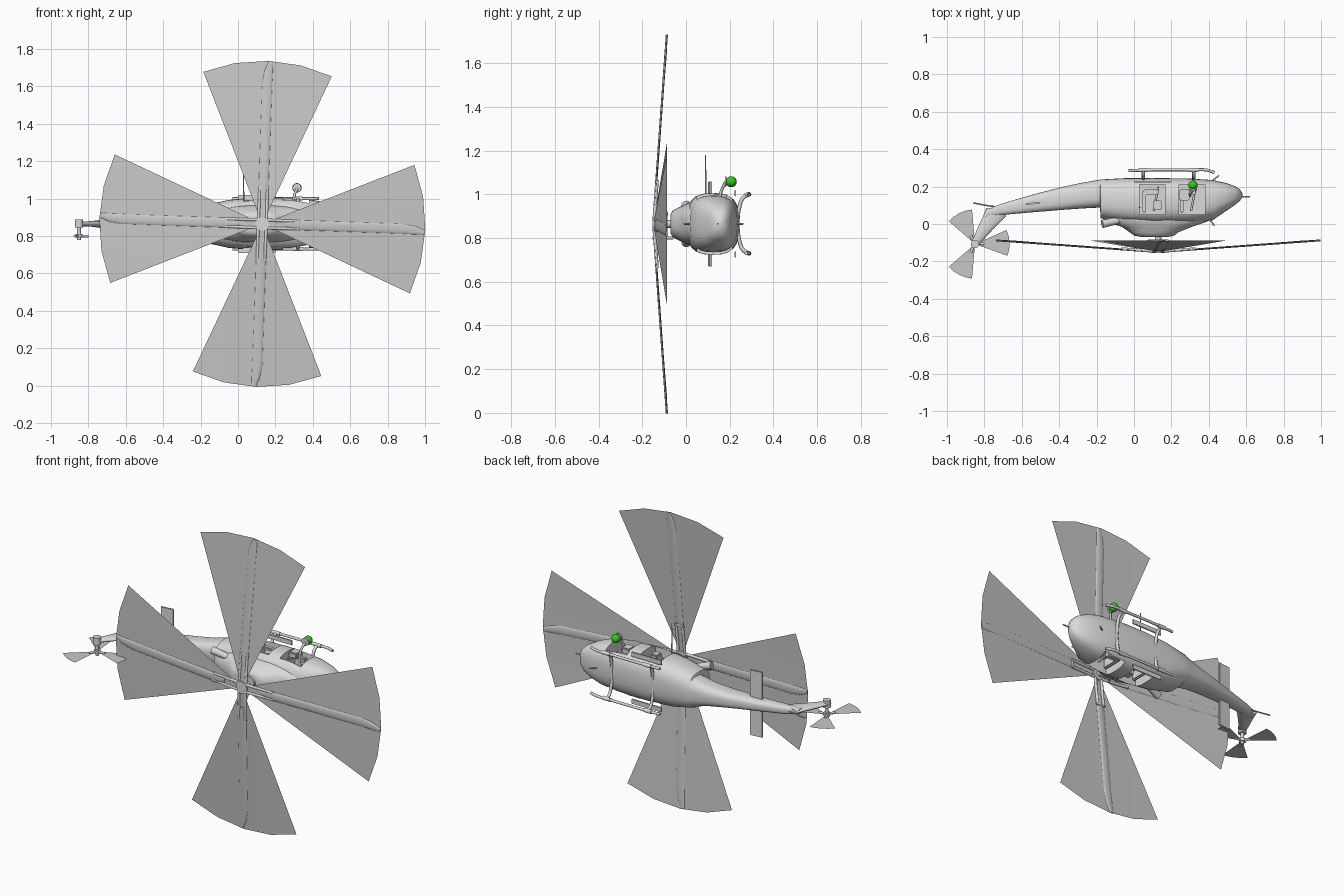
import bpy, bmesh
from math import sin, cos, radians, pi, copysign
from mathutils import Vector, Matrix

cube = bpy.data.objects.get("Cube")
if cube:
    bpy.data.objects.remove(cube)

ZC = 0.865                        # lateral centre line; the craft lies on its side
HUB = Vector((0.13, -0.15, ZC))   # main rotor hub
TAIL = Vector((-0.85, -0.107, 0.80))


def material(name, r, g, b):
    m = bpy.data.materials.new(name)
    m.use_nodes = True
    m.diffuse_color = (r, g, b, 1)
    m.node_tree.nodes["Principled BSDF"].inputs["Base Color"].default_value = (r, g, b, 1)
    return m


GREY = material("light grey", 0.7, 0.7, 0.7)
BLUR = material("rotor grey", 0.58, 0.58, 0.58)
GREEN = material("bright green", 0.03, 0.6, 0.01)


def smooth(ob, angle=35):
    bpy.ops.object.select_all(action='DESELECT')
    ob.select_set(True)
    bpy.context.view_layer.objects.active = ob
    bpy.ops.object.shade_smooth_by_angle(angle=radians(angle))


def finish(name, bm, mat=GREY, round_shading=True):
    bmesh.ops.recalc_face_normals(bm, faces=bm.faces)
    me = bpy.data.meshes.new(name)
    bm.to_mesh(me)
    bm.free()
    me.materials.append(mat)
    ob = bpy.data.objects.new(name, me)
    bpy.context.collection.objects.link(ob)
    if round_shading:
        smooth(ob)
    return ob


def loft(name, rings, mat=GREY):
    bm = bmesh.new()
    rows = [[bm.verts.new(p) for p in ring] for ring in rings]
    n = len(rows[0])
    for a, b in zip(rows, rows[1:]):
        for i in range(n):
            bm.faces.new((a[i], a[(i + 1) % n], b[(i + 1) % n], b[i]))
    bm.faces.new(rows[0])
    bm.faces.new(rows[-1])
    return finish(name, bm, mat)


def superellipse(power, n=32):
    for i in range(n):
        c, s = cos(2 * pi * i / n), sin(2 * pi * i / n)
        yield copysign(abs(c) ** power, c), copysign(abs(s) ** power, s)


def box(name, centre, size, bevel=0.0, turn=None):
    bm = bmesh.new()
    bmesh.ops.create_cube(bm, size=1, matrix=Matrix.Diagonal((*size, 1)))
    if bevel:
        bmesh.ops.bevel(bm, geom=bm.edges[:], offset=bevel, segments=2, affect='EDGES')
    if turn:
        bmesh.ops.transform(bm, matrix=turn, verts=bm.verts)
    bmesh.ops.translate(bm, vec=Vector(centre), verts=bm.verts)
    return finish(name, bm, GREY, bevel > 0)


def rod(name, a, b, r, r2=None, sides=16):
    a, b = Vector(a), Vector(b)
    d = b - a
    m = Matrix.Translation((a + b) / 2) @ d.to_track_quat('Z', 'Y').to_matrix().to_4x4()
    bm = bmesh.new()
    bmesh.ops.create_cone(bm, cap_ends=True, segments=sides, radius1=r,
                          radius2=r if r2 is None else r2, depth=d.length, matrix=m)
    return finish(name, bm)


def tube(name, points, r):
    cu = bpy.data.curves.new(name, 'CURVE')
    cu.dimensions = '3D'
    cu.bevel_depth, cu.bevel_resolution, cu.use_fill_caps = r, 2, True
    sp = cu.splines.new('BEZIER')
    sp.bezier_points.add(len(points) - 1)
    for bp, p in zip(sp.bezier_points, points):
        bp.co = p
        bp.handle_left_type = bp.handle_right_type = 'AUTO'
    cu.materials.append(GREY)
    ob = bpy.data.objects.new(name, cu)
    bpy.context.collection.objects.link(ob)
    bpy.ops.object.select_all(action='DESELECT')
    ob.select_set(True)
    bpy.context.view_layer.objects.active = ob
    bpy.ops.object.convert(target='MESH')
    return bpy.context.object


# Fuselage and tail boom: x, belly y, roof y, half width
stations = [(0.58, .165, .145, .012), (0.565, .187, .122, .05), (0.54, .203, .102, .075),
            (0.49, .22, .068, .102), (0.42, .235, .02, .125), (0.3, .243, .005, .14),
            (0.1, .246, .0, .142), (-0.05, .245, .01, .128), (-0.178, .238, .03, .1),
            (-0.182, .237, .088, .085), (-0.28, .22, .083, .06), (-0.39, .197, .075, .046),
            (-0.55, .155, .062, .034), (-0.71, .108, .048, .025), (-0.79, .075, .035, .014)]
fuselage = loft("fuselage", [[(x, (b + t) / 2 + (b - t) / 2 * s, ZC + w * c)
                              for c, s in superellipse(.72)] for x, b, t, w in stations])

# Door openings cut into both sides
for s in (-1, 1):
    for x, width in ((0.098, .135), (0.31, .14)):
        cutter = box("door_cutter", (x, .13, ZC + s * .14), (width, .16, .2))
        cutter.hide_render = True
        mod = fuselage.modifiers.new("door", 'BOOLEAN')
        mod.operation, mod.object, mod.solver = 'DIFFERENCE', cutter, 'EXACT'
        bpy.context.view_layer.objects.active = fuselage
        bpy.ops.object.modifier_apply(modifier=mod.name)
        bpy.data.objects.remove(cutter)
smooth(fuselage)

# Engine cowling: y, rear x, front x, half width
cowl = [(.04, -.178, .42, .1), (.012, -.15, .39, .098), (-.015, -.065, .31, .085),
        (-.045, -.022, .235, .07), (-.062, .0, .215, .06), (-.07, .04, .18, .045)]
loft("engine_cowling", [[((a + b) / 2 + (b - a) / 2 * c, y, ZC + w * s)
                         for c, s in superellipse(.8)] for y, a, b, w in cowl])

# Cabin contents and side fittings
for s in (-1, 1):
    for x in (0.09, 0.29):
        box("seat_base", (x, .17, ZC + s * .075), (.08, .03, .06), .006)
        box("seat_back", (x - .035, .12, ZC + s * .075), (.02, .12, .06), .006)
        rod("seat_frame", (x + .04, .2, ZC + s * .08), (x + .015, .07, ZC + s * .08), .006)
    box("equipment_box", (0.125, .1, ZC + s * .08), (.045, .05, .07), .006)
    rod("exhaust", (-.08, .02, ZC + s * .06), (-.17, .0, ZC + s * .085), .018, .022)
    box("side_step", (0.1, .225, ZC + s * .14), (.2, .008, .03), .003)

# Skid landing gear
for s in (-1, 1):
    z = ZC + s * .135
    tube("skid", [(-.03, .285, z), (.1, .289, z), (.3, .289, z), (.39, .288, z),
                  (.43, .275, z)], .008)
    for x in (.05, .32):
        tube("skid_leg", [(x, .235, ZC), (x, .243, ZC + s * .07), (x, .262, ZC + s * .12),
                          (x, .288, z)], .009)
        rod("skid_clamp", (x - .025, .288, z), (x + .025, .288, z), .011)

# Search light on the left side
ball = bmesh.new()
bmesh.ops.create_uvsphere(ball, u_segments=24, v_segments=16, radius=.025,
                          matrix=Matrix.Translation((.315, .207, 1.058)))
finish("search_light", ball, GREEN)
rod("light_cap", (.315, .178, 1.058), (.315, .186, 1.058), .023, sides=24)
tube("light_arm", [(.3, .15, .95), (.3, .16, 1.01), (.315, .18, 1.055)], .007)
box("light_mount", (.27, .155, .985), (.055, .06, .035), .006)


def fan(name, centre, radius, start, span, side, up, drop):
    """Flat blurred blade: a wedge with a four-sided rim."""
    bm = bmesh.new()
    hub = bm.verts.new(centre)
    rim = []
    for i in range(5):
        a = radians(start + span * i / 4)
        rim.append(bm.verts.new(centre + (side * cos(a) + up * sin(a)) * radius + drop))
    for a, b in zip(rim, rim[1:]):
        bm.faces.new((hub, a, b))
    return finish(name, bm, BLUR)


X, Y, Z = Vector((1, 0, 0)), Vector((0, 1, 0)), Vector((0, 0, 1))

# Main rotor: drooping wedge, blade and twin grip bars for each arm
for k in range(4):
    mid = 90 * k - 2
    fan("main_rotor_blur", HUB, .872, mid - 23.2, 46.4, X, Z, Y * .063)
    a = radians(mid)
    out, across = X * cos(a) + Z * sin(a), Z * cos(a) - X * sin(a)

    def on_arm(r, w, h):
        return HUB + out * r + across * w + Y * (.072 * r + h)

    loft("main_blade", [[on_arm(r, w * c + sweep, .005 * s) for c, s in superellipse(1, 12)]
                        for r, w, sweep in ((.12, .012, 0), (.2, .026, 0), (.75, .026, 0),
                                            (.82, .022, -.006), (.868, .012, -.016))], BLUR)
    for w in (-.022, .022):
        rod("blade_grip", on_arm(.01, w, .003), on_arm(.2, w * .9, .003), .008)
    rod("grip_pin", on_arm(.19, -.03, .003), on_arm(.19, .03, .003), .007)
    rod("pitch_link", on_arm(.07, .025, .005), HUB + out * .04 + across * .01 + Y * .06, .004)

# Mast
rod("mast", HUB + Y * .1, HUB - Y * .003, .018)
rod("swash_plate", HUB + Y * .066, HUB + Y * .053, .045, sides=24)
rod("hub_plate", HUB + Y * .014, HUB - Y * .004, .036, sides=24)

# Tail fin, rising from the boom to the tail rotor: y, rear x, front x, half thickness
fin = [(.085, -.79, -.69, .016), (.04, -.808, -.685, .017), (-.03, -.84, -.755, .014),
       (-.095, -.868, -.815, .012), (-.118, -.872, -.835, .006)]
loft("tail_fin", [[((a + b) / 2 + (b - a) / 2 * c, y, ZC + w * s)
                   for c, s in superellipse(1, 20)] for y, a, b, w in fin])
tube("tail_guard", [(-.72, .09, ZC), (-.78, .098, ZC), (-.86, .113, ZC)], .004)

# Tail rotor
for mid in (2, 117, 243):
    fan("tail_rotor_blur", TAIL, .185, mid - 22, 44, X, Y, Z * 0)
    a = radians(mid)
    rod("tail_grip", TAIL, TAIL + (X * cos(a) + Y * sin(a)) * .05, .007)
rod("tail_shaft", TAIL - Z * .022, TAIL + Z * .08, .01)
rod("tail_hub", TAIL - Z * .008, TAIL + Z * .012, .018)
rod("tail_gearbox", TAIL + Z * .045, TAIL + Z * .088, .022)

# Stabiliser across the boom
box("stabiliser", (-.54, .11, ZC), (.08, .01, .39), .003, Matrix.Rotation(radians(6), 4, 'Z'))

# Aerials, nose probe and cable cutters
rod("side_aerial", (.03, .09, .98), (.03, .09, 1.18), .004, .002)
rod("nose_probe", (.56, .145, ZC), (.62, .145, ZC), .004)
rod("lower_cutter", (.41, .225, ZC), (.455, .26, ZC), .004)
rod("upper_cutter", (.4, .03, ZC), (.43, -.01, ZC), .004)
